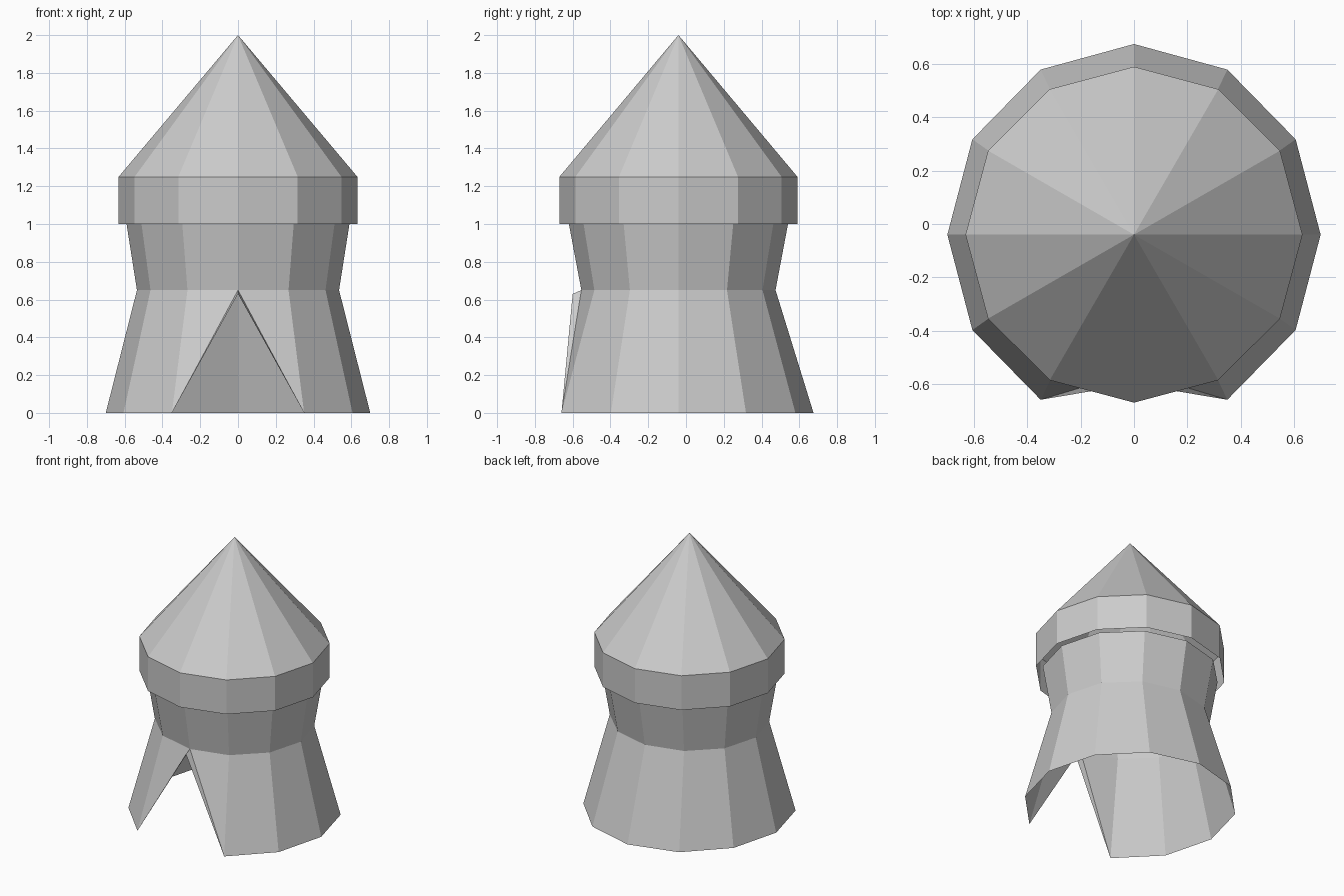
import bpy, bmesh, math

if "Cube" in bpy.data.objects:
    bpy.data.objects.remove(bpy.data.objects["Cube"])

N = 12
CY = -0.04          # axis of the hut in y
FRONT = 9           # ring index that points to -y


def ring(bm, rx, ry, z):
    return [bm.verts.new((rx * math.cos(2 * math.pi * i / N),
                          CY + ry * math.sin(2 * math.pi * i / N), z))
            for i in range(N)]


def finish(bm, name):
    for v in [v for v in bm.verts if not v.link_faces]:
        bm.verts.remove(v)
    mesh = bpy.data.meshes.new(name)
    bm.to_mesh(mesh)
    bm.free()
    obj = bpy.data.objects.new(name, mesh)
    bpy.context.collection.objects.link(obj)
    return obj


# Waisted wall, open below, with a triangular doorway at the front
bm = bmesh.new()
base = ring(bm, 0.70, 0.715, 0)
waist = ring(bm, 0.535, 0.514, 0.65)
top = ring(bm, 0.59, 0.58, 1.0)
for i in range(N):
    j = (i + 1) % N
    lower = [v for v in (base[i], base[j], waist[j], waist[i]) if v is not base[FRONT]]
    bm.faces.new(lower)
    bm.faces.new((waist[i], waist[j], top[j], top[i]))

# Narrow turned-out edges along the doorway
lip = bm.verts.new((0, -0.60, 0.63))
bm.faces.new((base[FRONT - 1], lip, waist[FRONT]))
bm.faces.new((lip, base[FRONT + 1], waist[FRONT]))
finish(bm, "wall")

# Overhanging conical roof with a vertical skirt
bm = bmesh.new()
skirt = ring(bm, 0.632, 0.63, 1.0)
eave = ring(bm, 0.632, 0.63, 1.25)
apex = bm.verts.new((0, CY, 2.0))
for i in range(N):
    j = (i + 1) % N
    bm.faces.new((skirt[i], skirt[j], eave[j], eave[i]))
    bm.faces.new((eave[i], eave[j], apex))
finish(bm, "roof")
